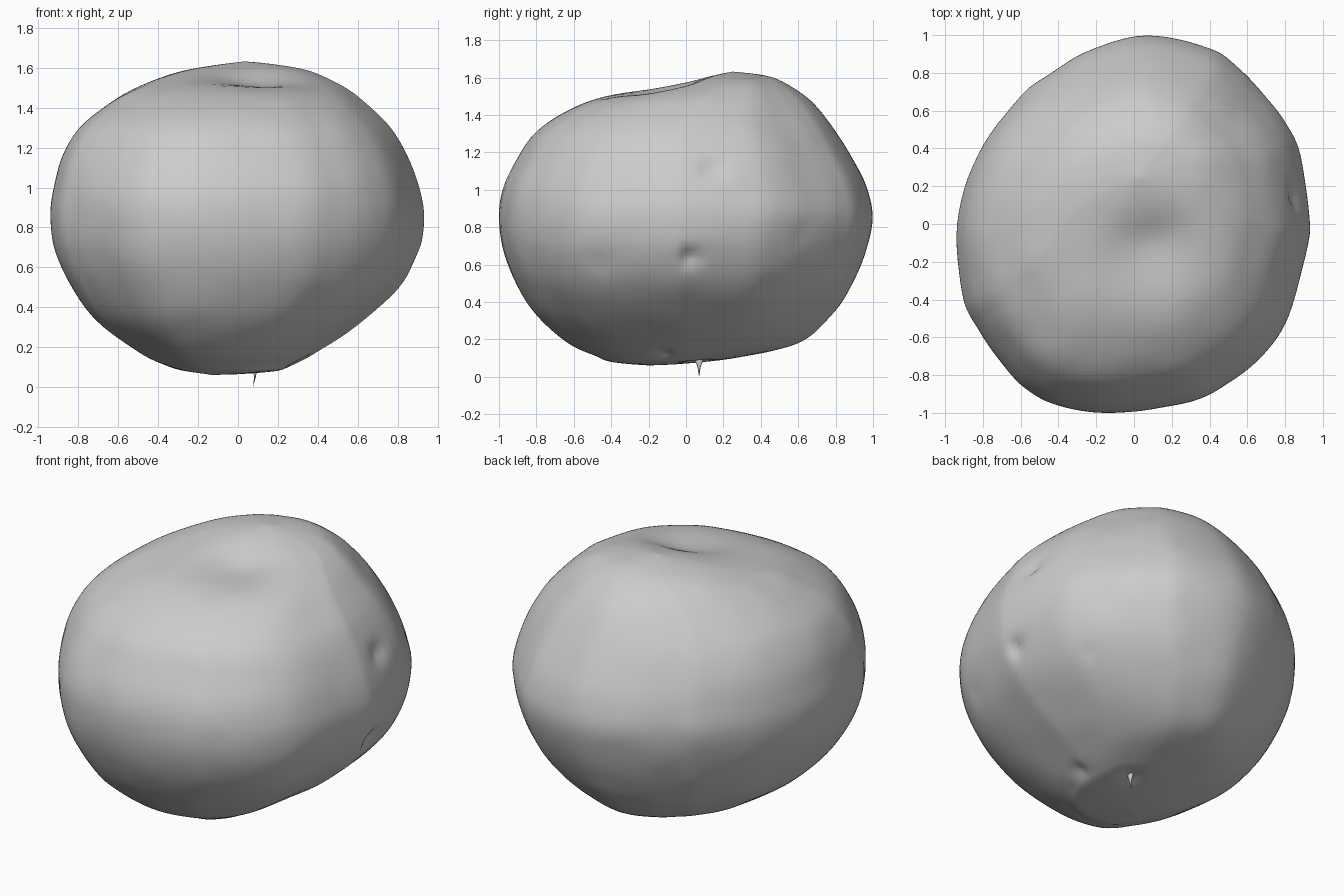
import bpy, bmesh, math
from mathutils import Vector, noise

cube = bpy.data.objects.get("Cube")
if cube:
    bpy.data.objects.remove(cube, do_unlink=True)


def make_material(name, colour):
    mat = bpy.data.materials.new(name)
    mat.use_nodes = True
    mat.diffuse_color = colour
    bsdf = mat.node_tree.nodes["Principled BSDF"]
    bsdf.inputs["Base Color"].default_value = colour
    bsdf.inputs["Roughness"].default_value = 0.7
    return mat


def spline(points, steps, closed):
    """Smooth curve through the points, any dimension."""
    n = len(points)
    pick = (lambda i: points[i % n]) if closed else (lambda i: points[min(max(i, 0), n - 1)])
    result = []
    for i in range(n if closed else n - 1):
        around = list(zip(pick(i - 1), pick(i), pick(i + 1), pick(i + 2)))
        for s in range(steps):
            t = s / steps
            result.append([b + t * (c - a) / 2
                           + t * t * (2 * a - 5 * b + 4 * c - d) / 2
                           + t ** 3 * (3 * b - a - 3 * c + d) / 2
                           for a, b, c, d in around])
    if not closed:
        result.append(list(points[-1]))
    return result


def build(name, rings, mat):
    """Loft closed rings; the first and last are single points."""
    bm = bmesh.new()
    rows = [[bm.verts.new(p) for p in ring] for ring in rings]
    for low, high in zip(rows, rows[1:]):
        count = max(len(low), len(high))
        for i in range(count):
            j = (i + 1) % count
            if len(low) == 1:
                bm.faces.new((low[0], high[j], high[i]))
            elif len(high) == 1:
                bm.faces.new((low[i], low[j], high[0]))
            else:
                bm.faces.new((low[i], low[j], high[j], high[i]))
    bmesh.ops.recalc_face_normals(bm, faces=bm.faces)
    mesh = bpy.data.meshes.new(name)
    bm.to_mesh(mesh)
    bm.free()
    mesh.polygons.foreach_set("use_smooth", [True] * len(mesh.polygons))
    mesh.materials.append(mat)
    obj = bpy.data.objects.new(name, mesh)
    bpy.context.collection.objects.link(obj)
    return obj


# Widest outline of the fruit, seen from above
outline = spline([(.93, .05), (.88, .37), (.8, .54), (.68, .69), (.55, .83),
                  (.4, .93), (.07, 1), (-.25, .91), (-.45, .79), (-.6, .67),
                  (-.82, .37), (-.93, 0), (-.9, -.38), (-.82, -.56), (-.7, -.73),
                  (-.57, -.87), (-.4, -.96), (-.1, -1), (.3, -.94),
                  (.52, -.83), (.7, -.68), (.82, -.48), (.92, -.12)], 6, True)

# Height, then the x and y extents of the slice at that height
slices = spline([(.06, -.13, -.13, -.2, -.2), (.08, -.27, .17, -.4, .1),
                 (.11, -.36, .27, -.48, .32), (.18, -.5, .4, -.63, .6),
                 (.33, -.7, .62, -.8, .78), (.5, -.83, .8, -.91, .89),
                 (.68, -.91, .9, -.98, .965), (.85, -.935, .93, -1, 1),
                 (1, -.92, .905, -.98, .97), (1.15, -.88, .85, -.91, .9),
                 (1.3, -.79, .76, -.81, .81), (1.42, -.645, .64, -.64, .72),
                 (1.5, -.51, .54, -.44, .64), (1.57, -.33, .4, -.1, .53),
                 (1.61, -.15, .25, .08, .42), (1.635, .03, .03, .25, .25)], 6, False)

# Shallow crown hollow and small skin blemishes: centre, radius, depth
core = Vector((0, 0, .85))
dents = [((.1, -.12, 1.57), .22, .055), ((.9, .02, .63), .05, .04),
         ((.74, .46, .46), .04, .05), ((.85, .14, 1.11), .06, .03),
         ((.82, -.48, .58), .07, .02), ((.78, .65, .75), .07, .015),
         ((.3, -.12, .12), .05, .02), ((.08, .07, .08), .06, .02)]


def weathered(p):
    p = Vector(p)
    inward = (core - p).normalized()
    push = .004 * noise.noise(p * 5)
    for centre, radius, depth in dents:
        push += depth * math.exp(-((p - Vector(centre)).length / radius) ** 2)
    return p + inward * push


rings = []
for z, x0, x1, y0, y1 in slices:
    cx, cy = (x0 + x1) / 2, (y0 + y1) / 2
    if x1 - x0 < .001:
        rings.append([weathered((cx, cy, z))])
    else:
        rings.append([weathered((cx + x / .93 * (x1 - x0) / 2,
                                 cy + y * (y1 - y0) / 2, z)) for x, y in outline])

skin = make_material("light grey skin", (.6, .6, .6, 1))
build("fruit_body", rings, skin)

# Thin stalk thorn under the fruit
thorn = [[(.075, .07, 0)]]
for z, r in ((.05, .008), (.09, .022)):
    thorn.append([(.085 + r * .5 * math.cos(a), .07 + r * math.sin(a), z)
                  for a in (math.tau * k / 8 for k in range(8))])
thorn.append([(.085, .07, .14)])
build("bottom_thorn", thorn, skin)
